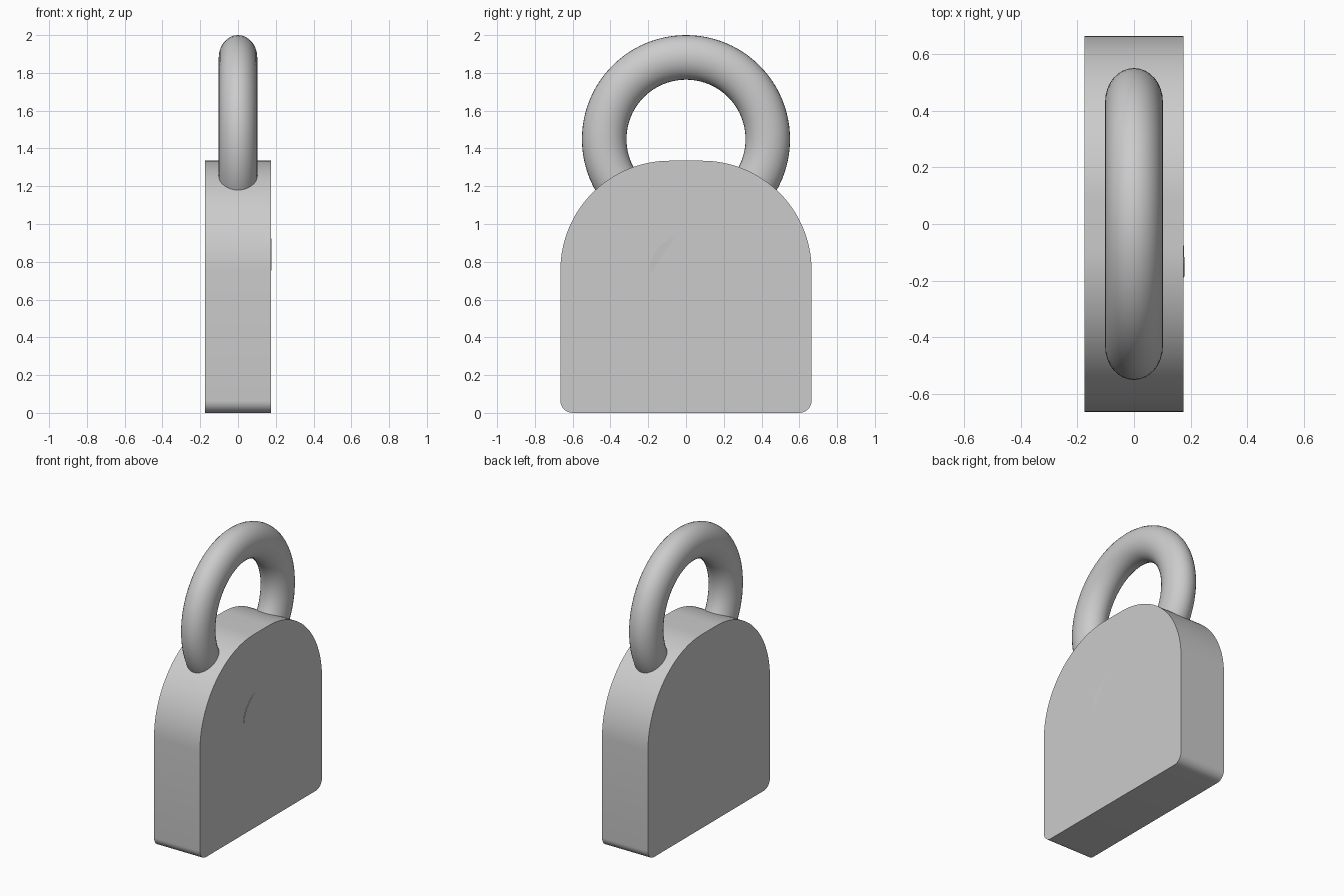
import bpy, bmesh, math
from mathutils import Vector

if "Cube" in bpy.data.objects:
    bpy.data.objects.remove(bpy.data.objects["Cube"])


def arc(cy, cz, r, a0, a1, n):
    """Points of an arc in the y-z plane, angles in degrees."""
    return [(cy + r * math.cos(math.radians(a0 + (a1 - a0) * i / n)),
             cz + r * math.sin(math.radians(a0 + (a1 - a0) * i / n)))
            for i in range(n + 1)]


def prism(name, profile, x_back, x_front):
    """Extrude a y-z profile along x; x_front gives the front depth at (y, z)."""
    bm = bmesh.new()
    back = [bm.verts.new((x_back, y, z)) for y, z in profile]
    front = [bm.verts.new((x_front(y, z), y, z)) for y, z in profile]
    bm.faces.new(front)
    bm.faces.new(back[::-1])
    n = len(profile)
    for i in range(n):
        j = (i + 1) % n
        bm.faces.new((back[i], back[j], front[j], front[i]))
    bmesh.ops.recalc_face_normals(bm, faces=bm.faces)
    mesh = bpy.data.meshes.new(name)
    bm.to_mesh(mesh)
    bm.free()
    ob = bpy.data.objects.new(name, mesh)
    bpy.context.collection.objects.link(ob)
    smooth(ob)
    return ob


def smooth(ob):
    bpy.ops.object.select_all(action='DESELECT')
    ob.select_set(True)
    bpy.context.view_layer.objects.active = ob
    bpy.ops.object.shade_smooth_by_angle(angle=math.radians(30))


# Lock body: broad rounded shoulders, small rounded bottom corners
body = (arc(0.60, 0.065, 0.065, -90, 0, 8) + arc(0.085, 0.755, 0.58, 0, 90, 32)
        + arc(-0.085, 0.755, 0.58, 90, 180, 32) + arc(-0.60, 0.065, 0.065, 180, 270, 8))
prism("lock_body", body, -0.175, lambda y, z: 0.175)

# Shackle: ring sunk into the top of the body, tube slightly flattened in x
bpy.ops.mesh.primitive_torus_add(major_radius=0.433, minor_radius=0.118,
                                 major_segments=96, minor_segments=32,
                                 location=(0, 0, 1.449),
                                 rotation=(0, math.pi / 2, 0))
shackle = bpy.context.object
shackle.name = "shackle"
shackle.scale.z = 0.102 / 0.118
smooth(shackle)

# Keyhole insert: tilted, so only its upper edge shows through the face
out = Vector((-0.84, 0.543))
chord = Vector((-0.125, 0.83))
keyhole = arc(-0.01, 0.757, 0.18, -60, 240, 48) + [(-0.09, 0.41), (0.09, 0.41)]
prism("keyhole", keyhole, 0.08,
      lambda y, z: 0.175 + 0.08 * (Vector((y, z)) - chord).dot(out))
